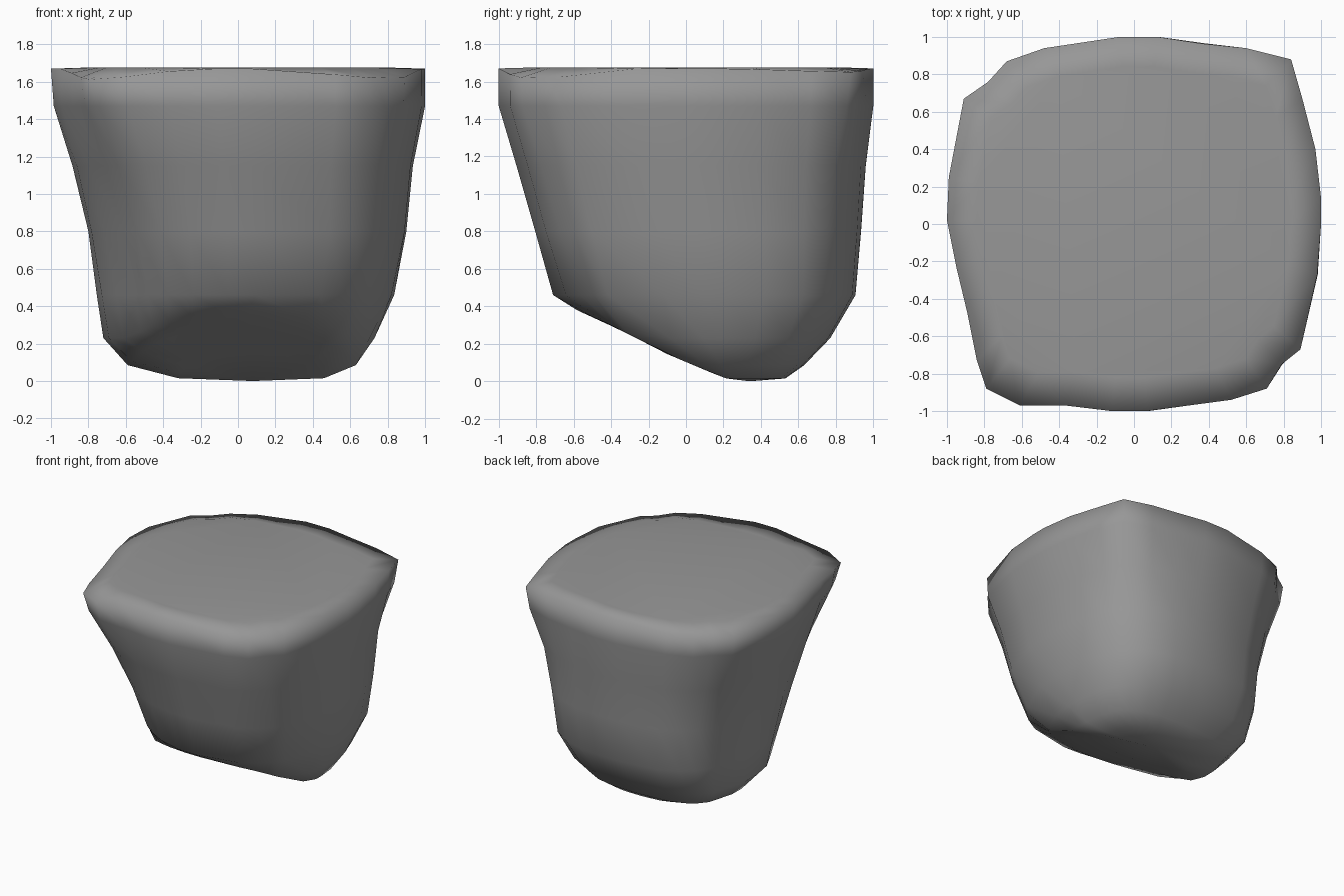
import bpy, bmesh, math

if "Cube" in bpy.data.objects:
    bpy.data.objects.remove(bpy.data.objects["Cube"])

# Top outline, counter-clockwise, with two notched corners
OUTLINE = [(1, 0), (1, 0.14), (0.97, 0.4), (0.9, 0.67), (0.84, 0.88), (0.6, 0.94),
           (0.36, 0.965), (0.13, 1), (-0.08, 1), (-0.48, 0.94), (-0.68, 0.87),
           (-0.78, 0.76), (-0.91, 0.67), (-0.99, 0.25), (-1, 0.02), (-0.95, -0.23),
           (-0.89, -0.48), (-0.84, -0.73), (-0.79, -0.88), (-0.61, -0.97),
           (-0.37, -0.97), (-0.12, -1), (0.07, -1), (0.52, -0.94), (0.71, -0.88),
           (0.79, -0.75), (0.89, -0.67), (0.98, -0.27)]

# Sections: z, x min, x max, y min, y max, roundness,
# then corner squareness: front left, front right, back
SECTIONS = [(1.675, -0.84, 0.84, -0.82, 0.84, 0.0, 2.7, 2.7, 2.7),
            (1.67, -1.0, 1.0, -1.0, 1.0, 0.0, 2.7, 2.7, 2.7),
            (1.47, -0.985, 1.0, -1.0, 1.0, 0.25, 2.4, 2.7, 2.7),
            (1.15, -0.885, 0.935, -0.905, 0.96, 0.7, 2.3, 2.7, 2.7),
            (0.80, -0.80, 0.90, -0.805, 0.935, 1.0, 2.2, 2.7, 2.7),
            (0.46, -0.755, 0.835, -0.71, 0.905, 1.0, 1.9, 2.4, 2.8),
            (0.23, -0.72, 0.73, -0.58, 0.77, 1.0, 1.8, 2.0, 3.0),
            (0.085, -0.59, 0.63, -0.40, 0.63, 1.0, 1.9, 2.0, 3.0),
            (0.015, -0.32, 0.46, -0.10, 0.53, 1.0, 2.2, 2.2, 3.0)]

# Underside profile rising to the front: y, z
SLOPE = [(-0.7, 0.43), (-0.42, 0.31), (-0.1, 0.145), (0.22, 0.01), (1.0, 0.0)]


def slope_z(y):
    for (y0, z0), (y1, z1) in zip(SLOPE, SLOPE[1:]):
        if y <= y1:
            return z0 + (z1 - z0) * (y - y0) / (y1 - y0)
    return 0.0


def rounded(u, v, n):
    k = (abs(u) ** n + abs(v) ** n) ** (-1 / n)
    return u * k, v * k


bm = bmesh.new()
rings = []
for index, (z, x0, x1, y0, y1, r, n_left, n_right, n_back) in enumerate(SECTIONS):
    cx, hx, cy, hy = (x0 + x1) / 2, (x1 - x0) / 2, (y0 + y1) / 2, (y1 - y0) / 2
    ring = []
    for u, v in OUTLINE:
        a, b = rounded(u, v, n_back if v > 0 else n_left if u < 0 else n_right)
        x = cx + hx * (u + (a - u) * r)
        y = cy + hy * (v + (b - v) * r)
        h = max(z, slope_z(y)) if z < 0.4 else z
        if index == 1:  # rim dips at the corners
            h -= (0.04 if u > 0 and v > 0 else 0.13) * max(0, abs(u * v) - 0.25)
        ring.append(bm.verts.new((x, y, h)))
    rings.append(ring)

# Walls between sections
count = len(OUTLINE)
for upper, lower in zip(rings, rings[1:]):
    for i in range(count):
        j = (i + 1) % count
        bm.faces.new((upper[i], lower[i], lower[j], upper[j]))

# Flat top and closed underside
bm.faces.new(rings[0])
foot = bm.verts.new((0.08, 0.34, 0.0))
for i in range(count):
    bm.faces.new((rings[-1][(i + 1) % count], rings[-1][i], foot))

bmesh.ops.recalc_face_normals(bm, faces=bm.faces)
for f in bm.faces:
    f.smooth = True
mesh = bpy.data.meshes.new("rock_block")
bm.to_mesh(mesh)
bm.free()

# Dark grey stone
stone = bpy.data.materials.new("dark_stone")
stone.diffuse_color = (0.31, 0.31, 0.31, 1)
stone.use_nodes = True
stone.node_tree.nodes["Principled BSDF"].inputs["Base Color"].default_value = stone.diffuse_color
mesh.materials.append(stone)
bpy.context.collection.objects.link(bpy.data.objects.new("rock_block", mesh))
